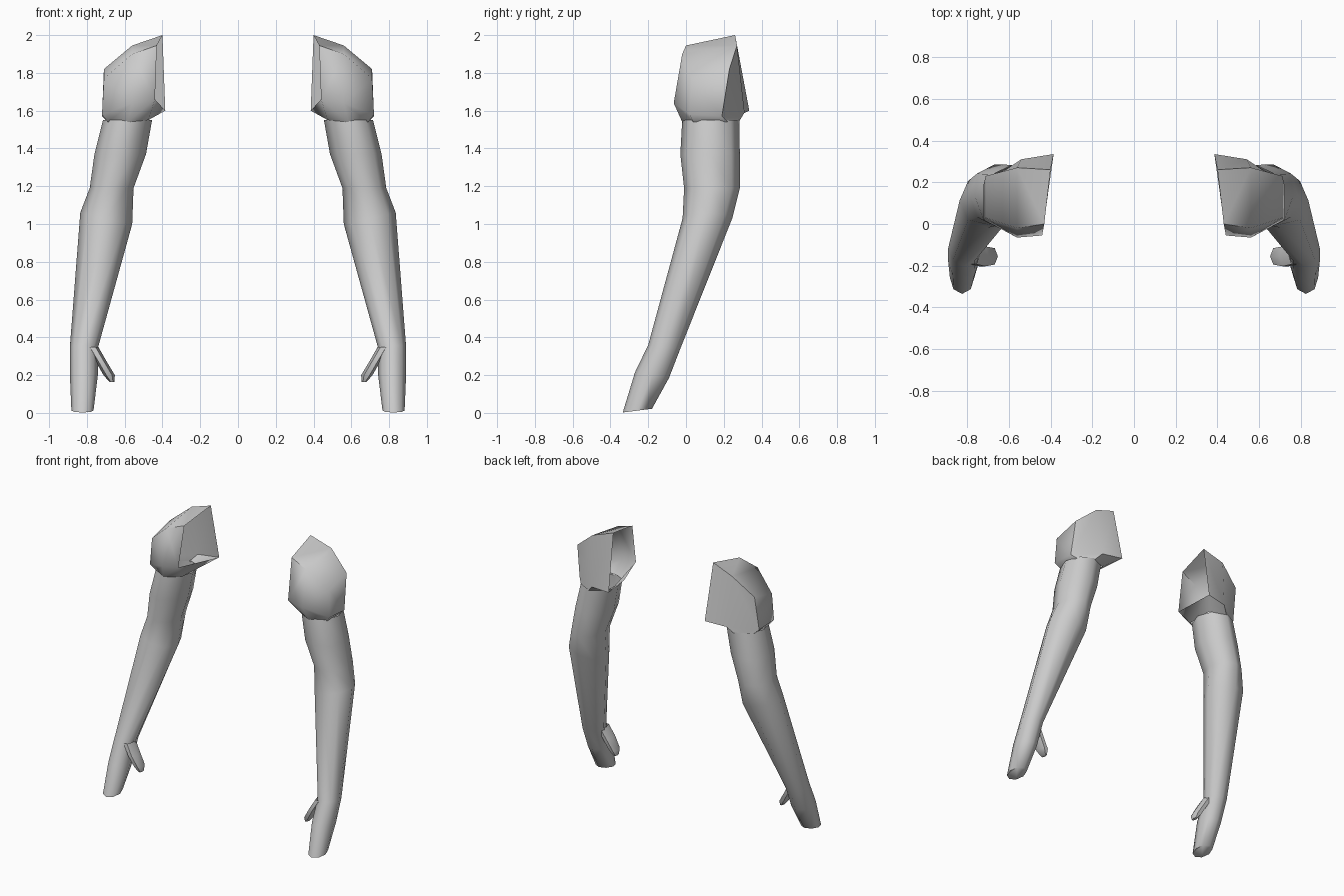
import bpy, bmesh, math

if "Cube" in bpy.data.objects:
    bpy.data.objects.remove(bpy.data.objects["Cube"])

grey = bpy.data.materials.new("light_grey")
grey.diffuse_color = (0.6, 0.6, 0.6, 1)
grey.use_nodes = True
grey.node_tree.nodes["Principled BSDF"].inputs["Base Color"].default_value = grey.diffuse_color


def make_part(name, verts, faces, angle):
    """Mesh for the +x side, mirrored to the other side."""
    mesh = bpy.data.meshes.new(name)
    mesh.from_pydata(verts, [], faces)
    bm = bmesh.new()
    bm.from_mesh(mesh)
    bmesh.ops.recalc_face_normals(bm, faces=bm.faces)
    bm.to_mesh(mesh)
    bm.free()
    mesh.materials.append(grey)
    obj = bpy.data.objects.new(name, mesh)
    bpy.context.collection.objects.link(obj)
    mirror = obj.modifiers.new("mirror", 'MIRROR')
    mirror.use_mirror_merge = False
    bpy.ops.object.select_all(action='DESELECT')
    obj.select_set(True)
    bpy.context.view_layer.objects.active = obj
    bpy.ops.object.shade_smooth_by_angle(angle=math.radians(angle))
    return obj


def loft(name, rings, sides, angle, cap_top=False):
    """Rings: inner x, outer x, front y, back y, z, z rise outwards, z rise backwards."""
    verts, faces = [], []
    for x0, x1, y0, y1, z, rise_x, rise_y in rings:
        for i in range(sides):
            a = math.tau * i / sides
            c, s = math.cos(a), math.sin(a)
            verts.append(((x0 + x1) / 2 + c * (x1 - x0) / 2,
                          (y0 + y1) / 2 + s * (y1 - y0) / 2,
                          z + c * rise_x + s * rise_y))
    for r in range(len(rings) - 1):
        for i in range(sides):
            j = (i + 1) % sides
            faces.append((r * sides + i, r * sides + j,
                          (r + 1) * sides + j, (r + 1) * sides + i))
    last = (len(rings) - 1) * sides
    faces.append(tuple(range(last, last + sides)))
    return make_part(name, verts, faces, angle)


# Arm with closed mitten hand
loft("arm", [
    (0.455, 0.715, -0.02, 0.282, 1.55, 0, 0),
    (0.487, 0.760, -0.03, 0.285, 1.37, 0, 0),
    (0.553, 0.785, -0.01, 0.285, 1.19, 0, 0),
    (0.560, 0.835, -0.018, 0.245, 1.03, 0.03, 0.0),
    (0.740, 0.890, -0.20, -0.03, 0.35, 0, -0.01),
    (0.742, 0.890, -0.27, -0.09, 0.20, 0, -0.015),
    (0.765, 0.882, -0.335, -0.18, 0.012, 0, 0.01),
], 8, 60)

# Thumb
loft("thumb", [
    (0.740, 0.80, -0.20, -0.09, 0.35, 0, 0),
    (0.697, 0.755, -0.21, -0.10, 0.275, 0, 0),
    (0.652, 0.712, -0.20, -0.11, 0.20, 0, 0),
    (0.655, 0.680, -0.18, -0.13, 0.163, 0, 0),
], 6, 60)

# Sleeve: four lengthwise edges from the shoulder opening outwards, then the hem
top_front = [(0.43, 0.0, 1.945), (0.56, -0.02, 1.90), (0.71, 0.03, 1.77)]
top_back = [(0.40, 0.26, 2.0), (0.56, 0.27, 1.945), (0.71, 0.23, 1.82)]
low_back = [(0.385, 0.335, 1.60), (0.54, 0.31, 1.59), (0.72, 0.19, 1.57)]
low_front = [(0.44, -0.055, 1.66), (0.56, -0.065, 1.64), (0.72, 0.02, 1.58)]
hem = [(0.475, 0.03, 1.55), (0.585, -0.02, 1.54), (0.69, 0.04, 1.54),
       (0.69, 0.22, 1.54), (0.585, 0.28, 1.54), (0.475, 0.23, 1.55)]
verts = top_front + top_back + low_back + low_front + hem
faces = []
for a, b in ((0, 3), (3, 6), (9, 0)):            # top, back and front walls
    for i in range(2):
        faces.append((a + i, a + i + 1, b + i + 1, b + i))
faces.append((2, 5, 8, 11))                      # outer wall
rim = [9, 10, 11, 8, 7, 6]
for i in range(6):                               # underside narrowing to the hem
    j = (i + 1) % 6
    faces.append((rim[i], rim[j], 12 + j, 12 + i))
make_part("sleeve", verts, faces, 62)
